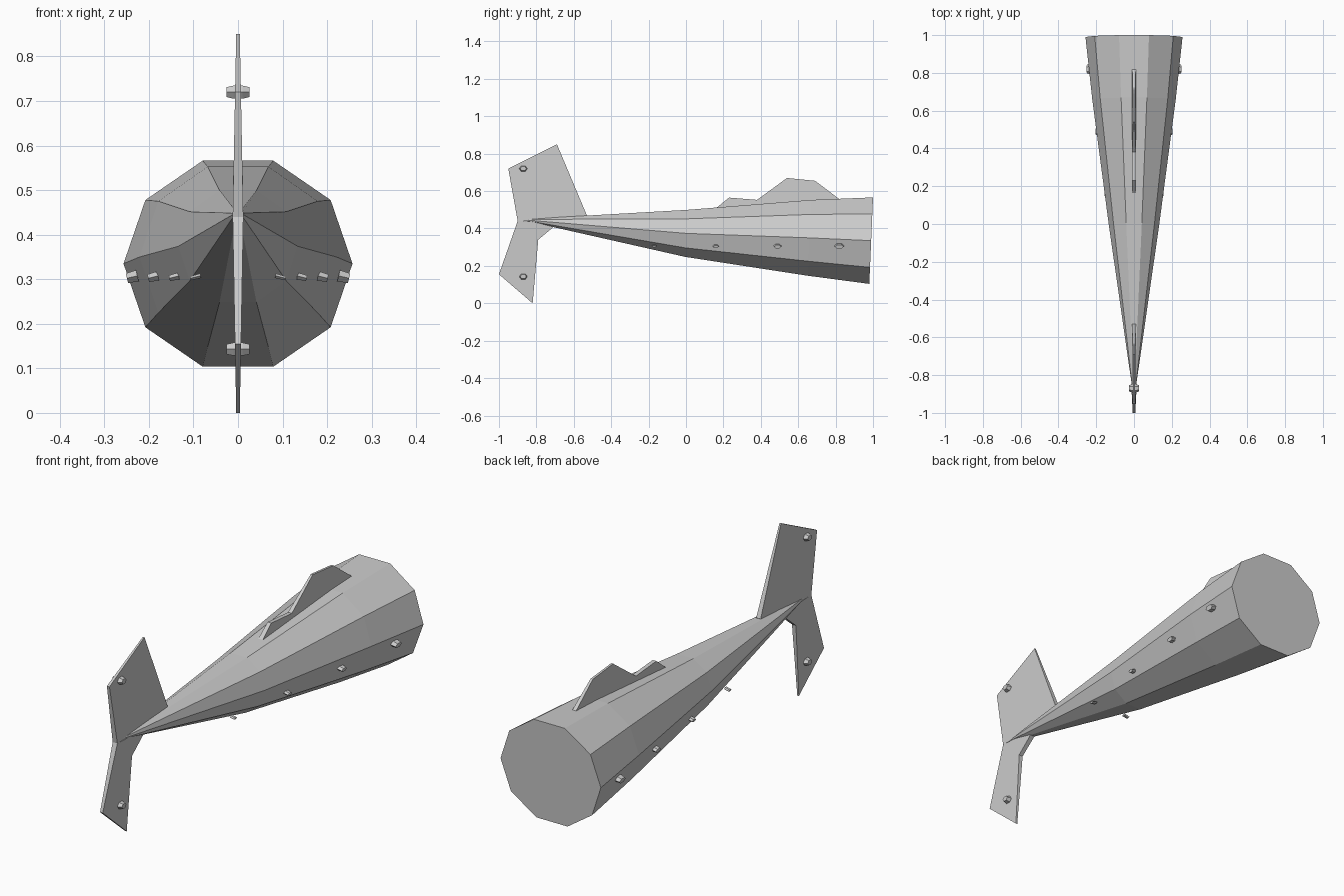
import bpy, bmesh
from math import cos, sin, pi, radians
from mathutils import Matrix, Vector

if "Cube" in bpy.data.objects:
    bpy.data.objects.remove(bpy.data.objects["Cube"])


def finish(bm, name):
    bmesh.ops.recalc_face_normals(bm, faces=bm.faces)
    me = bpy.data.meshes.new(name)
    bm.to_mesh(me)
    bm.free()
    ob = bpy.data.objects.new(name, me)
    bpy.context.collection.objects.link(ob)
    return ob


def loft(rings, name):
    """Skin a list of equal-length point loops and cap both ends."""
    bm = bmesh.new()
    loops = [[bm.verts.new(p) for p in r] for r in rings]
    n = len(loops[0])
    for a, b in zip(loops, loops[1:]):
        for i in range(n):
            j = (i + 1) % n
            bm.faces.new((a[i], a[j], b[j], b[i]))
    bm.faces.new(loops[0])
    bm.faces.new(loops[-1])
    return finish(bm, name)


# Tapering ten-sided body: y, centre z, half width, half height
sections = [(-0.85, 0.445, 0.012, 0.006), (0.0, 0.374, 0.134, 0.132),
            (0.66, 0.350, 0.221, 0.213), (0.99, 0.335, 0.257, 0.243)]
rings = []
for y, zc, rx, rz in sections:
    ring = []
    for i in range(10):
        a = 2 * pi * i / 10
        dz = rz * sin(a)
        ring.append((rx * cos(a), y + 0.043 * dz, zc + dz))
    rings.append(ring)
loft(rings, "body")


# Flat fins, thinner toward their outer edge
def fin(name, profile, z_base, z_tip, t_base=0.012, t_tip=0.004):
    def t(z):
        return t_base + (t_tip - t_base) * (z - z_base) / (z_tip - z_base)
    return loft([[(s * t(z), y, z) for y, z in profile] for s in (-1, 1)], name)


fin("upper_tail_fin", [(-0.53, 0.47), (-0.69, 0.85), (-0.95, 0.72),
                       (-0.90, 0.44), (-0.55, 0.44)], 0.44, 0.85)
fin("lower_tail_fin", [(-0.90, 0.44), (-1.0, 0.155), (-0.82, 0.0),
                       (-0.79, 0.34), (-0.70, 0.415), (-0.66, 0.43)], 0.44, 0.0)
fin("dorsal_fin", [(0.15, 0.50), (0.23, 0.565), (0.38, 0.553), (0.54, 0.67),
                   (0.69, 0.655), (0.82, 0.557), (0.82, 0.53), (0.17, 0.49)],
    0.50, 0.67, 0.012, 0.005)


# Hexagonal studs lying along x, tilted about y
def stud(name, centre, tilt, ry, rz, profile):
    m = Matrix.Translation(centre) @ Matrix.Rotation(tilt, 4, 'Y')
    loft([[m @ Vector((x, k * ry * cos(i * pi / 3), k * rz * sin(i * pi / 3)))
           for i in range(6)] for x, k in profile], name)


for label, z in (("upper", 0.72), ("lower", 0.143)):
    stud(label + "_fin_stud", (0, -0.87, z), 0, 0.022, 0.017,
         [(-0.026, 0.75), (-0.010, 1), (0.010, 1), (0.026, 0.75)])

# Row of studs along both flanks, growing toward the rear
for s, label in ((-1, "left"), (1, "right")):
    for i in range(4):
        x, y = 0.095 + 0.0475 * i, -0.17 + 0.33 * i
        stud(f"{label}_flank_stud_{i + 1}", (s * x, y, 0.305), s * radians(14),
             0.012 + 0.005 * i, 0.006 + 0.003 * i,
             [(-0.012 * s, 1), (0.012 * s, 0.85)])
